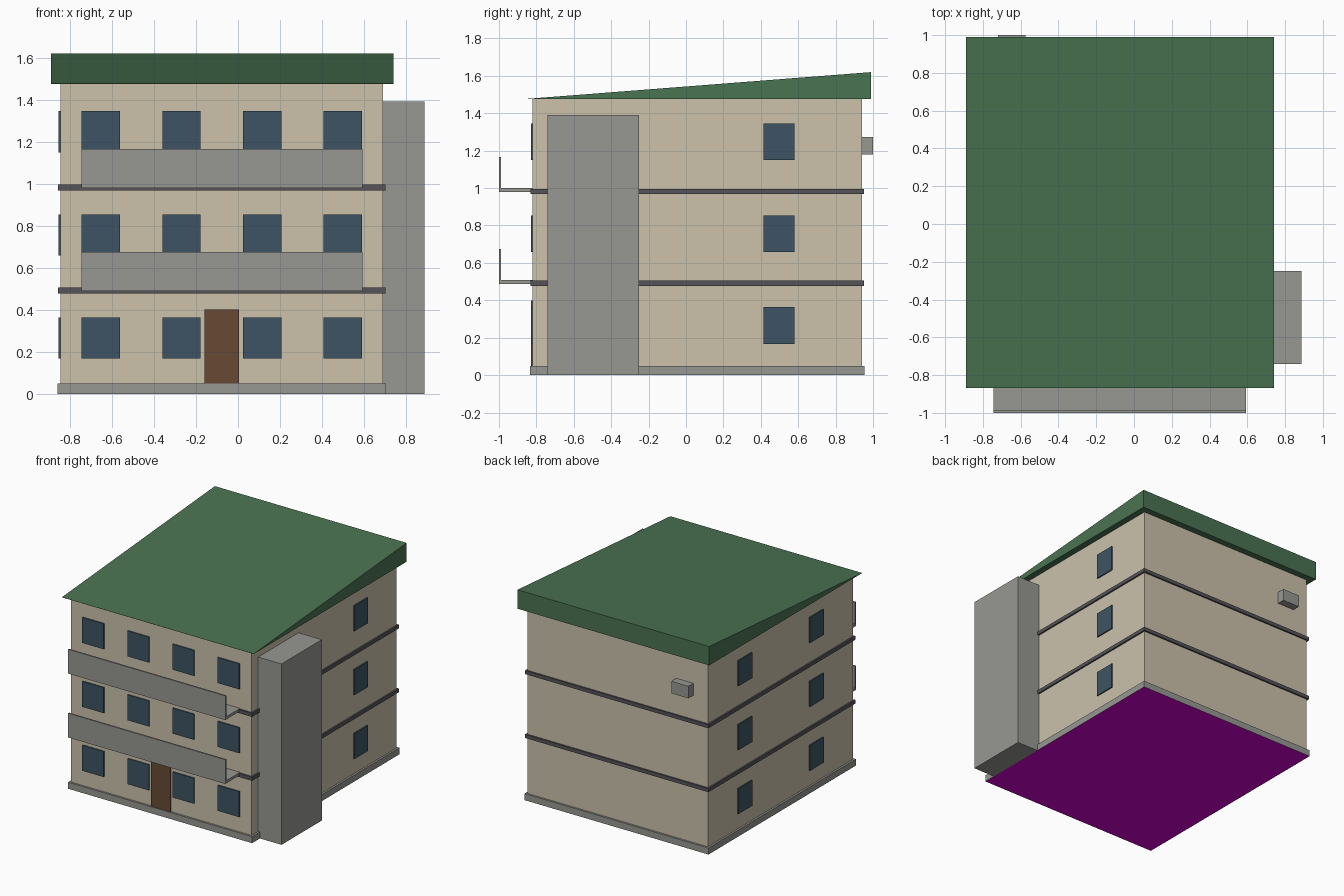
import bpy
import bmesh

cube = bpy.data.objects.get("Cube")
if cube:
    bpy.data.objects.remove(cube, do_unlink=True)


def material(name, rgb):
    """Flat material from display (sRGB) values."""
    lin = [((c / 255 + 0.055) / 1.055) ** 2.4 for c in rgb]
    m = bpy.data.materials.new(name)
    m.use_nodes = True
    m.diffuse_color = (*lin, 1)
    bsdf = m.node_tree.nodes["Principled BSDF"]
    bsdf.inputs["Base Color"].default_value = (*lin, 1)
    bsdf.inputs["Roughness"].default_value = 0.9
    return m


BEIGE = material("beige_plaster", (204, 194, 171))
GREEN = material("green_roof", (74, 115, 82))
GREY = material("grey_concrete", (151, 151, 147))
DARK = material("dark_band", (86, 84, 89))
GLASS = material("blue_glass", (61, 84, 99))
BROWN = material("brown_door", (103, 73, 51))
MAGENTA = material("magenta_underside", (210, 0, 210))


def box(name, mat, x, y, z):
    """Box from (min, max) ranges."""
    bm = bmesh.new()
    bmesh.ops.create_cube(bm, size=1)
    for v in bm.verts:
        v.co = [r[0] if c < 0 else r[1] for c, r in zip(v.co, (x, y, z))]
    me = bpy.data.meshes.new(name)
    bm.to_mesh(me)
    bm.free()
    me.materials.append(mat)
    ob = bpy.data.objects.new(name, me)
    bpy.context.collection.objects.link(ob)
    return ob


# Main block
X0, X1, Y0, Y1, TOP = -0.845, 0.69, -0.82, 0.94, 1.475
FLOOR = 0.491
box("walls", BEIGE, (X0, X1), (Y0, Y1), (0.02, TOP))

# Foundation with a differently coloured underside
base = box("foundation", GREY, (X0 - 0.015, X1 + 0.015), (Y0 - 0.015, Y1 + 0.015), (0, 0.05))
base.data.materials.append(MAGENTA)
for face in base.data.polygons:
    if face.normal.z < -0.5:
        face.material_index = 1

# Floor bands and balconies
for i in (1, 2):
    z = i * FLOOR
    box(f"floor_band_{i}", DARK, (X0 - 0.012, X1 + 0.012), (Y0 - 0.012, Y1 + 0.012),
        (z - 0.014, z + 0.014))
    box(f"balcony_slab_{i}", GREY, (-0.745, 0.592), (-0.99, Y0), (z - 0.003, z + 0.018))
    box(f"balcony_parapet_{i}", GREY, (-0.745, 0.592), (-1.0, -0.988), (z - 0.003, z + 0.183))

# Windows on the front and both sides of each storey
for i in range(3):
    z = (i * FLOOR + 0.167, i * FLOOR + 0.363)
    for j in range(4):
        x = -0.653 + j * 0.384
        box(f"front_window_{i}_{j}", GLASS, (x - 0.091, x + 0.091), (Y0 - 0.009, Y0), z)
    for j, y in enumerate((-0.37, 0.498)):
        for side, x in (("right", (X0 - 0.009, X0)), ("left", (X1, X1 + 0.009))):
            box(f"{side}_window_{i}_{j}", GLASS, x, (y - 0.083, y + 0.083), z)

box("front_door", BROWN, (-0.16, 0.005), (Y0 - 0.009, Y0), (0.05, 0.4))

# Stair tower and rear air conditioner
box("stair_tower", GREY, (X1, 0.888), (-0.74, -0.25), (0, 1.39))
box("air_conditioner", GREY, (-0.72, -0.575), (Y1, 1.0), (1.18, 1.273))

# Wedge roof, rising to the back
roof = box("sloped_roof", GREEN, (-0.89, 0.74), (-0.867, 0.99), (TOP, 1.62))
for v in roof.data.vertices:
    if v.co.y < 0 and v.co.z > TOP + 0.01:
        v.co.z = TOP + 0.001
